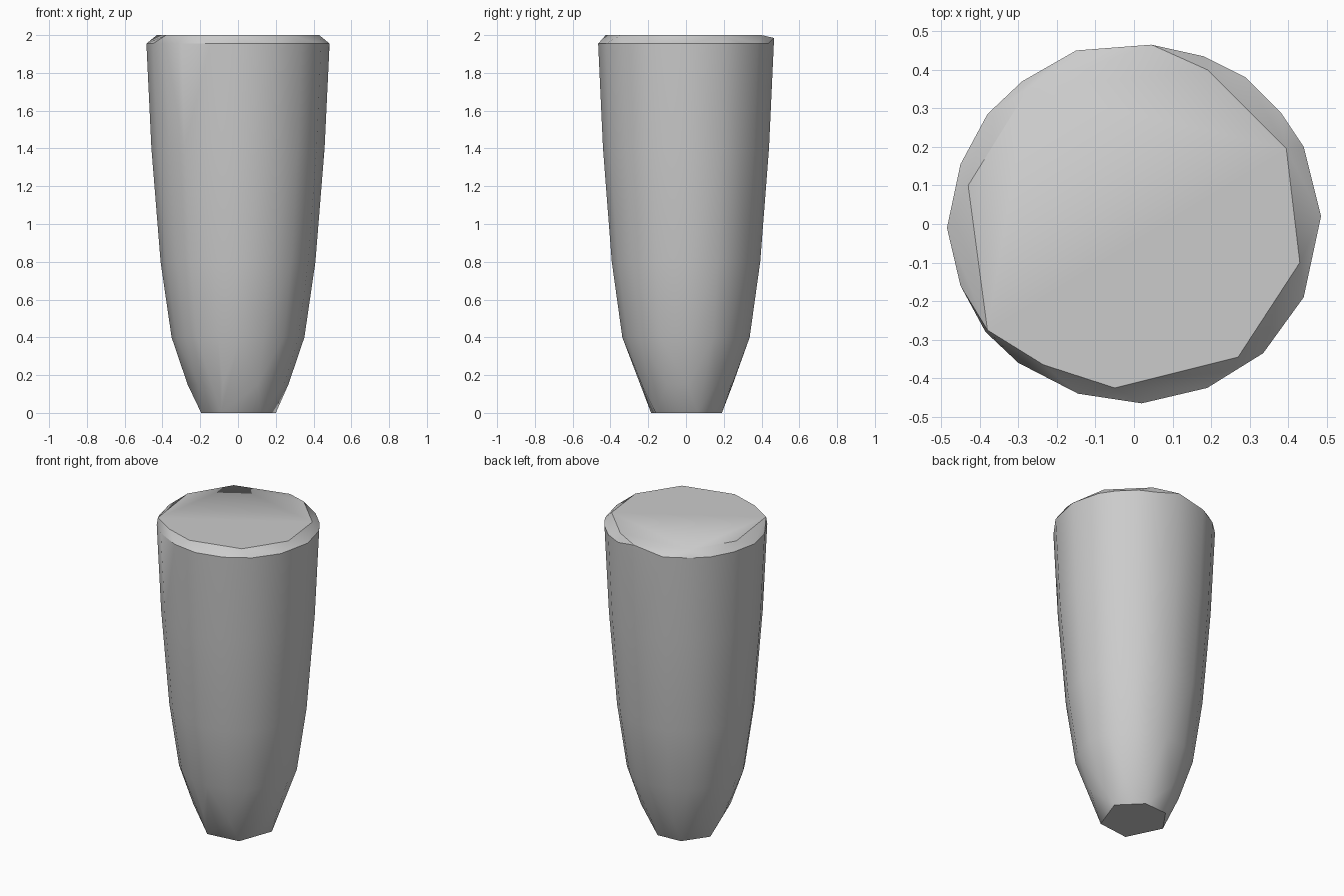
import bpy
import bmesh
import math

cube = bpy.data.objects.get("Cube")
if cube:
    bpy.data.objects.remove(cube, do_unlink=True)

grey = bpy.data.materials.new("plain grey")
grey.use_nodes = True
colour = (0.6, 0.6, 0.6, 1)
grey.diffuse_color = colour
grey.node_tree.nodes["Principled BSDF"].inputs["Base Color"].default_value = colour

# Outline of the widest ring, just below the top
rim = [(.485, .02), (.44, .2), (.38, .29), (.29, .38), (.18, .435), (.045, .465),
       (-.15, .45), (-.29, .37), (-.38, .285), (-.45, .155), (-.485, -.01),
       (-.45, -.16), (-.385, -.28), (-.3, -.36), (-.145, -.44), (.02, -.465),
       (.19, -.425), (.335, -.335), (.44, -.19)]
# Flat top facet, chamfered unevenly from the rim
top = [(-.43, .1), (-.275, .35), (.19, .4), (.395, .195), (.43, -.1),
       (.27, -.345), (-.05, -.425), (-.235, -.365), (-.38, -.275)]
# Small six-sided foot
foot = [(.2, .06), (.07, .19), (-.09, .18), (-.195, .03), (-.09, -.185), (.12, -.16)]
# Height and relative width of each ring of the tapering body
profile = [(.4, .725), (.8, .845), (1.4, .945), (1.955, 1)]

bm = bmesh.new()


def add_ring(points, z, scale=1):
    for x, y in points:
        bm.verts.new((x * scale, y * scale, z))


add_ring(foot, 0)
add_ring(rim[::2], .15, .55)
for z, scale in profile:
    add_ring(rim, z, scale)
add_ring(top, 2)
add_ring([(.045, .465)], 1.985)

# The body is convex, so its skin is the hull of the rings
hull = bmesh.ops.convex_hull(bm, input=bm.verts[:])
loose = {g for g in hull["geom_interior"] + hull["geom_unused"]
         if isinstance(g, bmesh.types.BMVert)}
bmesh.ops.delete(bm, geom=list(loose), context="VERTS")
bmesh.ops.dissolve_limit(bm, angle_limit=math.radians(.5), verts=bm.verts[:], edges=bm.edges[:])
bmesh.ops.recalc_face_normals(bm, faces=bm.faces[:])

mesh = bpy.data.meshes.new("tapered_peg")
bm.to_mesh(mesh)
bm.free()
mesh.materials.append(grey)
peg = bpy.data.objects.new("tapered_peg", mesh)
bpy.context.collection.objects.link(peg)
bpy.ops.object.select_all(action="DESELECT")
peg.select_set(True)
bpy.context.view_layer.objects.active = peg
bpy.ops.object.shade_smooth_by_angle(angle=math.radians(30))
